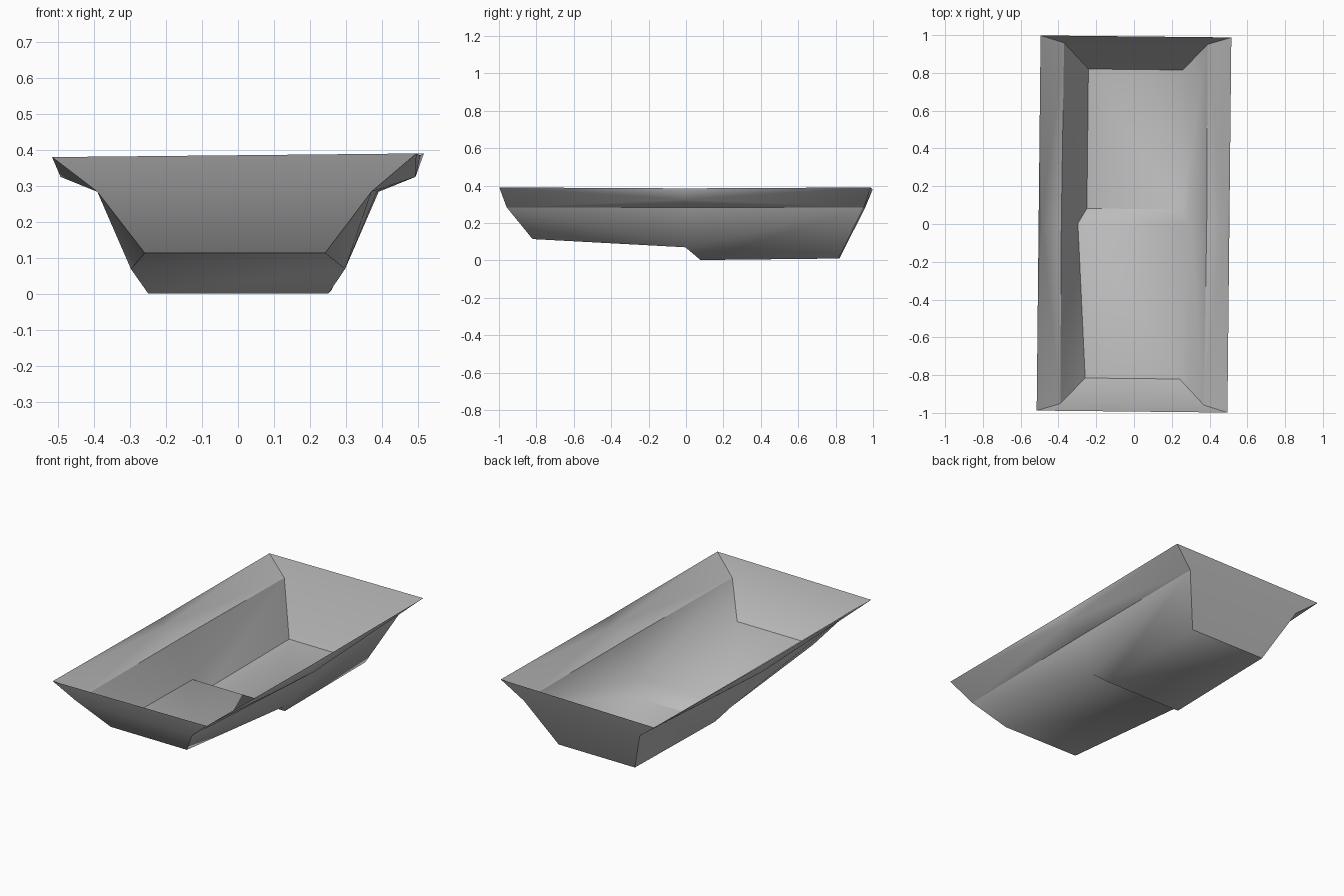
import bpy, bmesh, math
from mathutils import Matrix

cube = bpy.data.objects.get("Cube")
if cube:
    bpy.data.objects.remove(cube, do_unlink=True)

# One plain grey for the whole shell
grey = bpy.data.materials.new("plain_grey")
grey.use_nodes = True
colour = (0.5, 0.5, 0.5, 1)
grey.diffuse_color = colour
grey.node_tree.nodes["Principled BSDF"].inputs["Base Color"].default_value = colour

# Half-outline points, mirrored in x
points = {
    "rim_front": (0.505, -0.993, 0.385), "rim_mid": (0.505, 0, 0.38), "rim_back": (0.505, 0.993, 0.385),
    "fold_mid": (0.492, 0, 0.325),
    "ledge_front": (0.38, -0.955, 0.284), "ledge_mid": (0.385, 0.01, 0.284), "ledge_back": (0.38, 0.955, 0.284),
    "floor_front": (0.25, -0.818, 0.114), "floor_step": (0.297, 0, 0.07),
    "floor_deep": (0.25, 0.08, 0.002), "floor_back": (0.25, 0.818, 0.01),
}
# Faces of one side
side_faces = [
    ("rim_front", "rim_mid", "fold_mid"), ("rim_mid", "rim_back", "fold_mid"),
    ("rim_front", "fold_mid", "ledge_front"), ("fold_mid", "ledge_mid", "ledge_front"),
    ("fold_mid", "rim_back", "ledge_back"), ("fold_mid", "ledge_back", "ledge_mid"),
    ("ledge_front", "ledge_mid", "floor_step"), ("ledge_front", "floor_step", "floor_front"),
    ("ledge_mid", "ledge_back", "floor_step"),
    ("floor_step", "ledge_back", "floor_deep"), ("floor_deep", "ledge_back", "floor_back"),
]
# Strips that bridge left to right, from front rim to back rim
strip = ["rim_front", "ledge_front", "floor_front", "floor_step",
         "floor_deep", "floor_back", "ledge_back", "rim_back"]

bm = bmesh.new()
sides = []
for s in (1, -1):
    verts = {n: bm.verts.new((s * x, y, z)) for n, (x, y, z) in points.items()}
    sides.append(verts)
    for names in side_faces:
        bm.faces.new([verts[n] for n in names])
left, right = sides
for a, b in zip(strip, strip[1:]):
    bm.faces.new((left[a], left[b], right[b], right[a]))

# Rim leans slightly and the whole shell is turned a touch
for verts in sides:
    for n in ("rim_front", "rim_mid", "rim_back"):
        verts[n].co.z += 0.01 * verts[n].co.x
bmesh.ops.transform(bm, matrix=Matrix.Rotation(math.radians(-0.6), 4, "Z"), verts=bm.verts)
bmesh.ops.recalc_face_normals(bm, faces=bm.faces)
bm.normal_update()
if max(bm.faces, key=lambda f: f.calc_area()).normal.z < 0:
    bmesh.ops.reverse_faces(bm, faces=bm.faces)

# Soft shading along the left wall, crisp corners elsewhere
soft = {left[n] for n in ("floor_deep", "floor_back", "floor_step", "floor_front")}
for f in bm.faces:
    f.smooth = True
for e in bm.edges:
    if len(e.link_faces) == 2:
        e.smooth = set(e.verts) <= soft or e.calc_face_angle() < math.radians(40)

mesh = bpy.data.meshes.new("basin_shell")
bm.to_mesh(mesh)
bm.free()
mesh.materials.append(grey)
basin = bpy.data.objects.new("basin_shell", mesh)
bpy.context.scene.collection.objects.link(basin)
